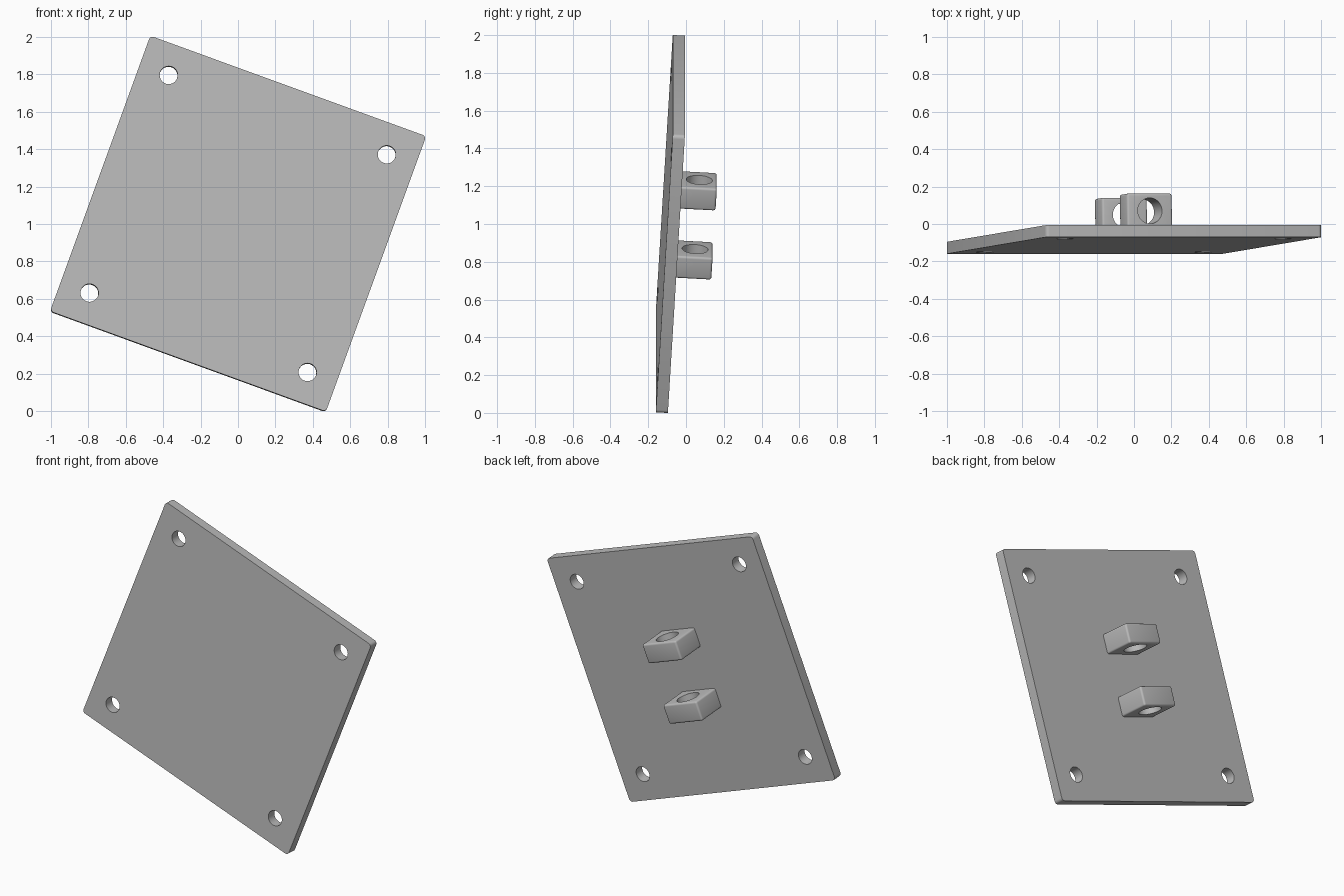
import bpy, bmesh
from math import radians
from mathutils import Matrix, Vector

cube = bpy.data.objects.get("Cube")
if cube:
    bpy.data.objects.remove(cube, do_unlink=True)

grey = bpy.data.materials.new("plain_grey")
grey.use_nodes = True
grey.diffuse_color = (0.5, 0.5, 0.5, 1)
for node in grey.node_tree.nodes:
    if node.type == 'BSDF_PRINCIPLED':
        node.inputs["Base Color"].default_value = (0.5, 0.5, 0.5, 1)

# Plate frame: local x across, y out of the back, z up the plate
FRAME = (Matrix.Translation((0, -0.083, 1.0))
         @ Matrix.Rotation(radians(20), 4, 'Y')
         @ Matrix.Rotation(radians(-3.3), 4, 'X'))
SIZE, THICK, HOLE = 1.569, 0.064, 0.62
LUG_W, LUG_H, LUG_D, SUNK = 0.256, 0.124, 0.2, 0.01


def add_object(name, bm):
    mesh = bpy.data.meshes.new(name)
    bmesh.ops.recalc_face_normals(bm, faces=bm.faces[:])
    bm.to_mesh(mesh)
    bm.free()
    mesh.materials.append(grey)
    obj = bpy.data.objects.new(name, mesh)
    bpy.context.collection.objects.link(obj)
    return obj


def rounded_box(name, center, size, radius, pick_edge):
    bm = bmesh.new()
    bmesh.ops.create_cube(bm, size=1)
    bmesh.ops.scale(bm, vec=size, verts=bm.verts[:])
    edges = [e for e in bm.edges if pick_edge(e)]
    bmesh.ops.bevel(bm, geom=edges, offset=radius, segments=4, profile=0.5,
                    affect='EDGES')
    bmesh.ops.translate(bm, vec=center, verts=bm.verts[:])
    return add_object(name, bm)


def drill(obj, centers, radius, length, axis_turn):
    # Cut round holes, then discard the cutter
    bm = bmesh.new()
    for center in centers:
        bmesh.ops.create_cone(bm, cap_ends=True, segments=48, radius1=radius,
                              radius2=radius, depth=length,
                              matrix=Matrix.Translation(center) @ axis_turn)
    cutter = add_object("hole_cutter", bm)
    cutter.hide_render = True
    mod = obj.modifiers.new("holes", 'BOOLEAN')
    mod.operation = 'DIFFERENCE'
    mod.solver = 'EXACT'
    mod.object = cutter
    select(obj)
    bpy.ops.object.modifier_apply(modifier=mod.name)
    bpy.data.objects.remove(cutter, do_unlink=True)


def select(obj):
    bpy.ops.object.select_all(action='DESELECT')
    obj.select_set(True)
    bpy.context.view_layer.objects.active = obj


def finish(obj):
    obj.matrix_world = FRAME
    select(obj)
    bpy.ops.object.shade_smooth_by_angle(angle=radians(30))


def runs_in_depth(edge):
    a, b = edge.verts
    return abs(a.co.y - b.co.y) > 1e-4


def not_at_base(edge):
    return runs_in_depth(edge) or edge.verts[0].co.y > 0


# Square plate with rounded corners and four mounting holes
plate = rounded_box("plate", (0, 0, 0), (SIZE, THICK, SIZE), 0.02, runs_in_depth)
corners = [Vector((x, 0, z)) for x in (-HOLE, HOLE) for z in (-HOLE, HOLE)]
drill(plate, corners, 0.048, 0.3, Matrix.Rotation(radians(90), 4, 'X'))
finish(plate)

# Two bored lugs on the back, one above the other
for name, z in (("upper_lug", 0.195), ("lower_lug", -0.195)):
    depth = LUG_D + SUNK
    center = Vector((0, THICK / 2 - SUNK + depth / 2, z))
    lug = rounded_box(name, center, (LUG_W, depth, LUG_H), 0.012, not_at_base)
    drill(lug, [Vector((0, THICK / 2 + 0.107, z))], 0.069, 0.3, Matrix())
    finish(lug)
